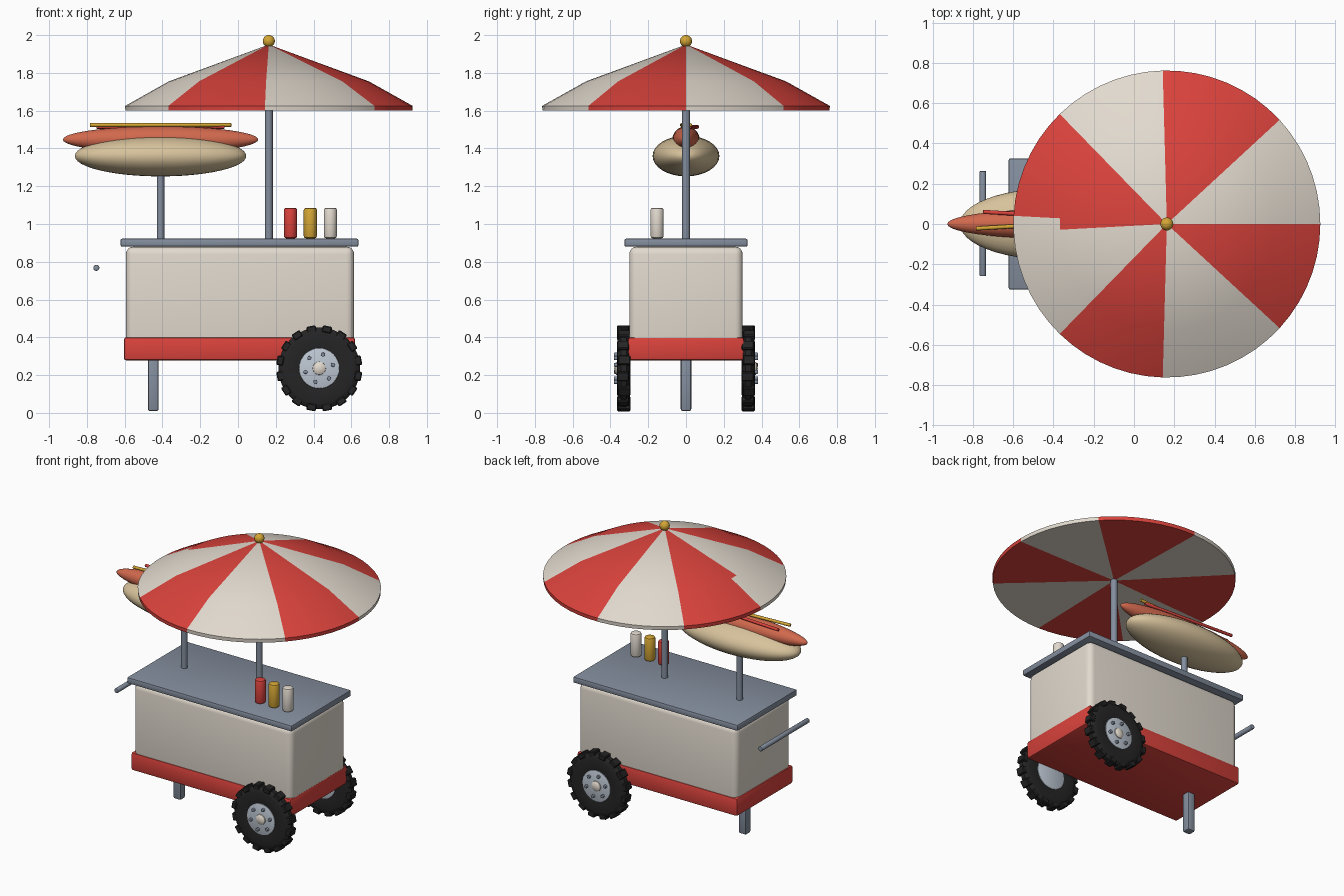
import bpy, bmesh, math
from mathutils import Matrix, Vector

if "Cube" in bpy.data.objects:
    bpy.data.objects.remove(bpy.data.objects["Cube"])

def mat(name, r, g, b):
    m = bpy.data.materials.new(name)
    m.diffuse_color = (r, g, b, 1)
    m.use_nodes = True
    m.node_tree.nodes["Principled BSDF"].inputs["Base Color"].default_value = m.diffuse_color
    return m

WHITE = mat("off_white", 0.76, 0.70, 0.62)
RED = mat("red", 0.70, 0.055, 0.045)
STEEL = mat("blue_grey_steel", 0.23, 0.27, 0.34)
GOLD = mat("mustard_gold", 0.66, 0.38, 0.035)
BLACK = mat("tyre_black", 0.018, 0.018, 0.018)
BUN = mat("bun_tan", 0.68, 0.54, 0.33)
SAUSAGE = mat("sausage", 0.64, 0.14, 0.075)
HUB = mat("light_metal", 0.52, 0.58, 0.66)

def finish(name, bm, mats, matrix=Matrix(), angle=35):
    bmesh.ops.recalc_face_normals(bm, faces=bm.faces)
    me = bpy.data.meshes.new(name)
    bm.to_mesh(me)
    bm.free()
    me.transform(matrix)
    for m in mats:
        me.materials.append(m)
    ob = bpy.data.objects.new(name, me)
    bpy.context.collection.objects.link(ob)
    bpy.ops.object.select_all(action='DESELECT')
    ob.select_set(True)
    bpy.context.view_layer.objects.active = ob
    bpy.ops.object.shade_smooth_by_angle(angle=math.radians(angle))
    return ob

def box(name, lo, hi, m, bevel=0.0, segs=3):
    bm = bmesh.new()
    lo, hi = Vector(lo), Vector(hi)
    bmesh.ops.create_cube(bm, size=1, matrix=Matrix.Translation((lo + hi) / 2) @ Matrix.Diagonal((*(hi - lo), 1)))
    if bevel:
        bmesh.ops.bevel(bm, geom=bm.edges[:], offset=bevel, segments=segs, profile=0.5, affect='EDGES')
    return finish(name, bm, [m])

def lathe_mesh(profile, n, closed=False):
    """Spin (radius, height) points around local z; radius 0 becomes a pole."""
    bm = bmesh.new()
    rings = []
    for r, h in profile:
        if r == 0:
            rings.append([bm.verts.new((0, 0, h))] * n)
        else:
            rings.append([bm.verts.new((r * math.cos(math.tau * i / n), r * math.sin(math.tau * i / n), h))
                          for i in range(n)])
    pairs = list(zip(rings, rings[1:])) + ([(rings[-1], rings[0])] if closed else [])
    for a, b in pairs:
        for i in range(n):
            j = (i + 1) % n
            bm.faces.new(list(dict.fromkeys((a[i], a[j], b[j], b[i]))))
    return bm

def lathe(name, profile, m, matrix, n=32, closed=False):
    return finish(name, lathe_mesh(profile, n, closed), [m], matrix)

def rod(name, r, length, m, matrix, n=24, bevel=0.0):
    h = length / 2
    if bevel:
        prof = [(0, -h), (r - bevel, -h), (r - bevel * .3, -h + bevel * .3), (r, -h + bevel),
                (r, h - bevel), (r - bevel * .3, h - bevel * .3), (r - bevel, h), (0, h)]
    else:
        prof = [(0, -h), (r, -h), (r, h), (0, h)]
    return lathe(name, prof, m, matrix, n)

def ellipsoid(name, centre, radii, m):
    bm = bmesh.new()
    bmesh.ops.create_uvsphere(bm, u_segments=32, v_segments=24, radius=1,
                              matrix=Matrix.Rotation(math.pi / 2, 4, 'Y'))
    return finish(name, bm, [m], Matrix.Translation(centre) @ Matrix.Diagonal((*radii, 1)), 60)

T = Matrix.Translation

# Cart body, skirt, counter, prop leg and push handle
box("cart_body", (-0.594, -0.30, 0.30), (0.615, 0.30, 0.88), WHITE, 0.04, 4)
box("lower_skirt", (-0.604, -0.307, 0.278), (0.619, 0.307, 0.40), RED, 0.012, 2)
box("countertop", (-0.622, -0.326, 0.88), (0.637, 0.326, 0.922), STEEL, 0.008, 2)
box("prop_leg", (-0.477, -0.028, 0.01), (-0.42, 0.028, 0.30), STEEL, 0.01, 2)
rod("push_handle", 0.016, 0.522, STEEL, T((-0.75, 0.002, 0.768)) @ Matrix.Rotation(math.pi / 2, 4, 'X'), 20, 0.004)

# Wheels: tyre, lugs, hub plate, bolts and cap, one on each side
TYRE = [(0.10, 0.030), (0.13, 0.034), (0.18, 0.033), (0.203, 0.027), (0.216, 0.014)]
TYRE = TYRE + [(r, -h) for r, h in reversed(TYRE)]
for side, s in (("front", -1), ("back", 1)):
    base = T((0.43, s * 0.33, 0.236)) @ Matrix.Rotation(-s * math.pi / 2, 4, 'X')
    lathe(side + "_tyre", TYRE, BLACK, base, 48, closed=True)
    bm = bmesh.new()
    for i in range(16):
        # lugs alternate slightly across the tread
        off = 0.003 if i % 2 else -0.003
        bmesh.ops.create_cube(bm, size=1, matrix=Matrix.Rotation(math.tau * (i + .5) / 16, 4, 'Z')
                              @ T((0.210, 0, off)) @ Matrix.Diagonal((0.036, 0.05, 0.064, 1)))
    bmesh.ops.bevel(bm, geom=bm.edges[:], offset=0.005, segments=1, affect='EDGES')
    finish(side + "_tyre_lugs", bm, [BLACK], base)
    rod(side + "_hub_plate", 0.107, 0.070, HUB, base, 32, 0.004)
    lathe(side + "_hub_cap", [(0, 0.03), (0.036, 0.03), (0.034, 0.040), (0.022, 0.048), (0, 0.050)], WHITE, base, 20)
    for i in range(6):
        a = math.tau * i / 6 + 0.25
        rod(f"{side}_wheel_bolt_{i + 1}", 0.011, 0.025, STEEL,
            base @ T((0.075 * math.cos(a), 0.075 * math.sin(a), 0.038)), 10, 0.002)

# Umbrella: pole, striped canopy and finial
UX = 0.163
rod("umbrella_pole", 0.021, 1.02, STEEL, T((UX, 0, 1.42)))
bm = lathe_mesh([(0, 1.95), (0.53, 1.755), (0.762, 1.625), (0.76, 1.60), (0, 1.60)], 59)
for f in bm.faces:
    c = f.calc_center_median()
    nudge = 0.01 if c.xy.length > 0.55 else -0.01
    angle = (math.atan2(c.y, c.x) + nudge) % math.tau
    f.material_index = int(angle / (math.tau / 8)) % 2
finish("umbrella_canopy", bm, [WHITE, RED], T((UX, 0, 0)))
ellipsoid("umbrella_finial", (UX, 0, 1.968), (0.032, 0.032, 0.032), GOLD)

# Hot dog sign on its post
rod("sign_post", 0.02, 0.40, STEEL, T((-0.41, 0, 1.11)))
ellipsoid("bun", (-0.41, 0, 1.36), (0.454, 0.177, 0.108), BUN)
ellipsoid("sausage", (-0.41, 0, 1.447), (0.517, 0.072, 0.07), SAUSAGE)
for name, m, y, z, length, tilt in (("mustard_line", GOLD, 0.0, 1.524, 0.75, 0.06),
                                    ("ketchup_line", RED, 0.04, 1.514, 0.68, -0.06)):
    rod(name, 0.010, length, m, T((-0.41, y, z)) @ Matrix.Rotation(tilt, 4, 'Z')
        @ Matrix.Rotation(math.pi / 2, 4, 'Y'), 12, 0.003)

# Sauce bottles on the counter
for name, m, x in (("ketchup_bottle", RED, 0.278), ("mustard_bottle", GOLD, 0.383), ("mayo_bottle", WHITE, 0.489)):
    rod(name, 0.035, 0.162, m, T((x, -0.153, 1.005)), 24, 0.012)
